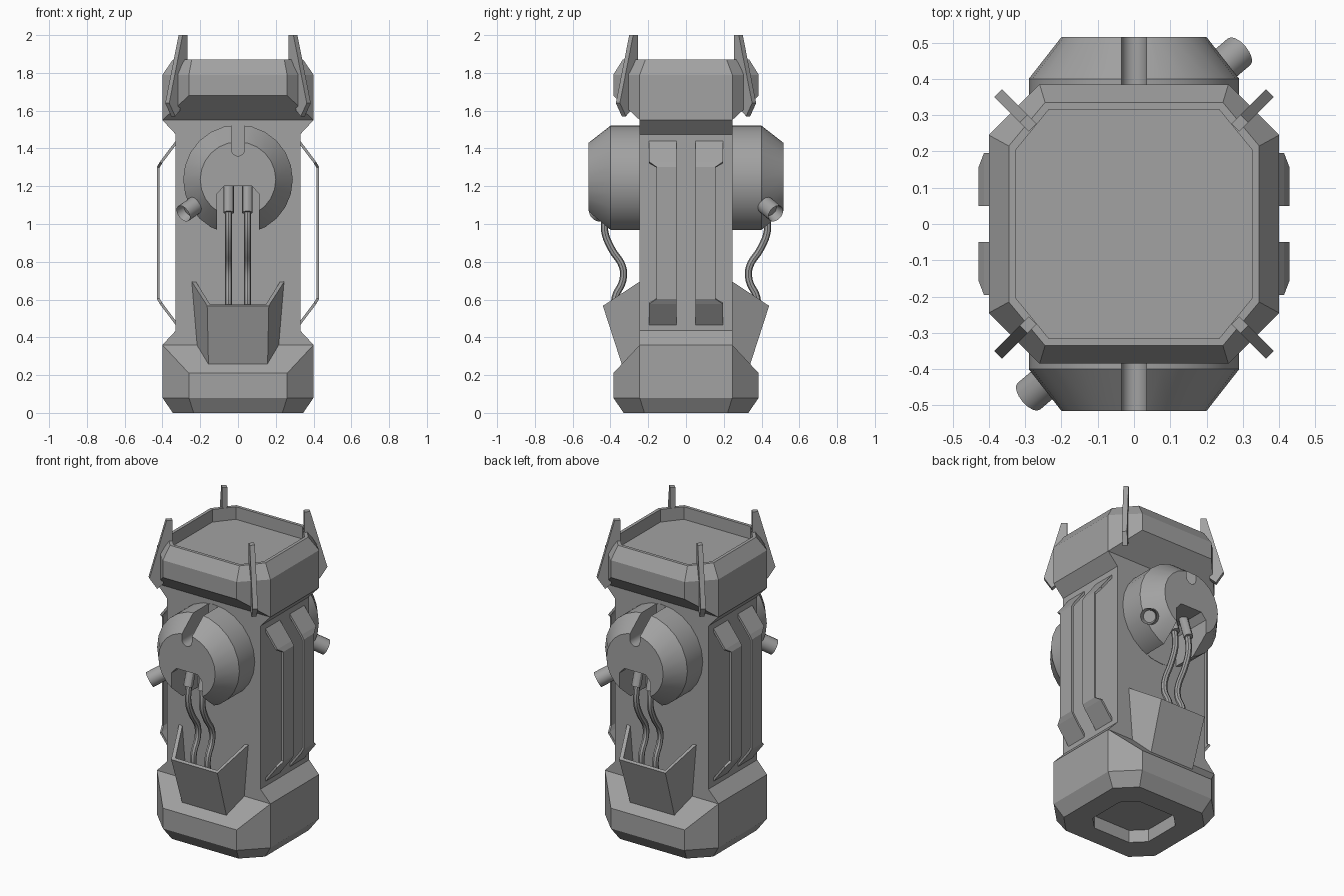
import bpy, bmesh, math
from mathutils import Vector, Matrix

cube = bpy.data.objects.get("Cube")
if cube:
    bpy.data.objects.remove(cube, do_unlink=True)

GREY = (0.36, 0.36, 0.36, 1)
metal = bpy.data.materials.new("plain_grey")
metal.use_nodes = True
metal.diffuse_color = GREY
metal.node_tree.nodes["Principled BSDF"].inputs["Base Color"].default_value = GREY


def finish(name, bm, smooth=False):
    """Turn a bmesh into a named object with the grey material."""
    bmesh.ops.remove_doubles(bm, verts=bm.verts, dist=1e-5)
    bmesh.ops.recalc_face_normals(bm, faces=bm.faces)
    mesh = bpy.data.meshes.new(name)
    bm.to_mesh(mesh)
    bm.free()
    mesh.materials.append(metal)
    ob = bpy.data.objects.new(name, mesh)
    bpy.context.collection.objects.link(ob)
    if smooth:
        activate(ob)
        bpy.ops.object.shade_smooth_by_angle(angle=math.radians(30))
    return ob


def activate(ob):
    bpy.ops.object.select_all(action='DESELECT')
    ob.select_set(True)
    bpy.context.view_layer.objects.active = ob


def loft(rings):
    """Skin a stack of equal-length point rings and cap both ends."""
    bm = bmesh.new()
    rows = [[bm.verts.new(p) for p in ring] for ring in rings]
    n = len(rows[0])
    for a, b in zip(rows, rows[1:]):
        for i in range(n):
            j = (i + 1) % n
            bm.faces.new((a[i], a[j], b[j], b[i]))
    bm.faces.new(rows[0])
    bm.faces.new(rows[-1])
    return bm


def octagon(z, hx, hy, cx, cy):
    q = [(hx, cy), (cx, hy), (-cx, hy), (-hx, cy)]
    return [(x, y, z) for x, y in q] + [(-x, -y, z) for x, y in q]


def prism_y(outline, y0, y1):
    return loft([[(x, y, z) for x, z in outline] for y in (y0, y1)])


def solidify(ob, thickness):
    mod = ob.modifiers.new("thickness", 'SOLIDIFY')
    mod.thickness = thickness
    mod.offset = 0
    mod.use_even_offset = True
    return ob


def cut(ob, cutter):
    cutter.hide_render = True
    mod = ob.modifiers.new("cut", 'BOOLEAN')
    mod.operation = 'DIFFERENCE'
    mod.solver = 'EXACT'
    mod.object = cutter
    activate(ob)
    bpy.ops.object.modifier_apply(modifier=mod.name)
    bpy.data.objects.remove(cutter, do_unlink=True)


def tube(name, points, radius):
    """Smooth cable through the points, as a mesh."""
    cu = bpy.data.curves.new(name, 'CURVE')
    cu.dimensions = '3D'
    cu.bevel_depth = radius
    cu.bevel_resolution = 2
    cu.use_fill_caps = True
    cu.resolution_u = 5
    sp = cu.splines.new('BEZIER')
    sp.bezier_points.add(len(points) - 1)
    for bp, p in zip(sp.bezier_points, points):
        bp.co = p
        bp.handle_left_type = bp.handle_right_type = 'AUTO'
    cu.materials.append(metal)
    ob = bpy.data.objects.new(name, cu)
    bpy.context.collection.objects.link(ob)
    activate(ob)
    bpy.ops.object.convert(target='MESH')
    ob = bpy.context.view_layer.objects.active
    bpy.ops.object.shade_smooth_by_angle(angle=math.radians(40))
    return ob


def rod(a, b, radius, sides):
    a, b = Vector(a), Vector(b)
    bm = bmesh.new()
    turn = (b - a).to_track_quat('Z', 'Y').to_matrix().to_4x4()
    bmesh.ops.create_cone(bm, cap_ends=True, segments=sides, radius1=radius, radius2=radius,
                          depth=(b - a).length, matrix=Matrix.Translation((a + b) / 2) @ turn)
    return bm


# Base: chamfered foot with a recess underneath
wide = (0.40, 0.385, 0.26, 0.245)
neck = (0.40, 0.245, 0.40, 0.245)
hole = (0.21, 0.20, 0.13, 0.12)
finish("base", loft([octagon(0.08, *hole), octagon(0, *hole),
                     octagon(0, 0.345, 0.33, 0.235, 0.22), octagon(0.08, *wide),
                     octagon(0.21, *wide), octagon(0.36, *neck)]))

# Body: slim column flaring at both ends
side = [(0.40, 0.36), (0.33, 0.435), (0.33, 1.475), (0.40, 1.55)]
finish("body", prism_y(side + [(-x, z) for x, z in reversed(side)], -0.245, 0.245))

# Cap: chamfered head with a sunken top
rim = (0.325, 0.315, 0.235, 0.205)
finish("cap", loft([octagon(1.55, *neck), octagon(1.68, *wide), octagon(1.79, *wide),
                    octagon(1.87, 0.345, 0.335, 0.245, 0.215), octagon(1.87, *rim),
                    octagon(1.79, *rim)]))

# Fins standing on the four cap corners
fin = [(0.385, 2.0), (0.42, 2.0), (0.52, 1.64), (0.475, 1.57), (0.44, 1.60), (0.385, 1.84)]
for sx in (1, -1):
    for sy in (1, -1):
        bm = prism_y(fin, -0.015, 0.015)
        bmesh.ops.rotate(bm, verts=bm.verts, matrix=Matrix.Rotation(math.atan2(sy, sx), 3, 'Z'))
        bmesh.ops.translate(bm, verts=bm.verts, vec=(sx * 0.007, -sy * 0.007, 0))
        finish("corner_fin", bm)

# Side rails: thin straps bowed out from the body, wider at their ends
half = [(0.325, 1.435, 0.195), (0.408, 1.325, 0.195), (0.422, 1.30, 0.155)]
rail = half + [(x, 1.905 - z, y) for x, z, y in reversed(half)]
for sx in (1, -1):
    for sy in (1, -1):
        bm = bmesh.new()
        rows = [[bm.verts.new((sx * x, sy * y, z)) for y in (0.05, out)] for x, z, out in rail]
        for a, b in zip(rows, rows[1:]):
            bm.faces.new((a[0], a[1], b[1], b[0]))
        solidify(finish("side_rail", bm), 0.014)

# Front assembly, repeated on the back by a half turn
parts = []

# Drum with a tapered face, a round-ended slot above and a cable opening below
steps = [math.tau * i / 24 for i in range(24)]
drum = finish("drum", loft([[(r * math.sin(t), y, 1.235 + r * math.cos(t)) for t in steps]
                            for r, y in ((0.29, -0.2), (0.29, -0.40), (0.20, -0.515))]))
arc = [math.pi + math.pi * i / 8 for i in range(9)]
slot = [(0.035 * math.cos(t), 1.395 + 0.035 * math.sin(t)) for t in arc]
cut(drum, finish("slot_cutter", prism_y(slot + [(0.035, 1.6), (-0.035, 1.6)], -0.6, -0.247)))
opening = [(0.11, 0.9), (0.11, 1.16), (0.075, 1.2)]
opening += [(-x, z) for x, z in reversed(opening)]
cut(drum, finish("opening_cutter", prism_y(opening, -0.6, -0.247)))
activate(drum)
bpy.ops.object.shade_smooth_by_angle(angle=math.radians(25))
parts.append(drum)

# Hollow nozzle on the drum's lower shoulder
start, end = Vector((-0.19, -0.39, 1.125)), Vector((-0.29, -0.475, 1.055))
bm = rod(start, end, 0.048, 16)
tip = max(bm.faces, key=lambda f: (f.calc_center_median() - start).dot(end - start))
bmesh.ops.inset_region(bm, faces=[tip], thickness=0.012)
bmesh.ops.translate(bm, verts=tip.verts, vec=(start - end) * 0.3)
parts.append(finish("nozzle", bm, True))

# Cables hanging from plugs into the bin
for x in (-0.05, 0.05):
    parts.append(finish("cable_plug", rod((x, -0.385, 1.20), (x, -0.43, 1.06), 0.028, 12), True))
    path = [(-0.40, 1.15), (-0.425, 1.05), (-0.43, 0.96), (-0.395, 0.87),
            (-0.335, 0.77), (-0.335, 0.70), (-0.375, 0.61), (-0.375, 0.50)]
    parts.append(tube("cable", [(x, y, z) for y, z in path], 0.019))

# Open bin with slanted walls
bm = bmesh.new()
edge = [((0.237, -0.235, 0.70), (0.207, -0.235, 0.34)),
        ((0.155, -0.43, 0.57), (0.150, -0.325, 0.25))]
edge += [tuple((-x, y, z) for x, y, z in pair) for pair in reversed(edge)]
rows = [[bm.verts.new(p) for p in pair] for pair in edge]
for a, b in zip(rows, rows[1:]):
    bm.faces.new((a[0], a[1], b[1], b[0]))
parts.append(solidify(finish("bin", bm), 0.022))

for ob in parts:
    twin = ob.copy()
    twin.name = "back_" + ob.name
    twin.rotation_euler.z = math.pi
    bpy.context.collection.objects.link(twin)
